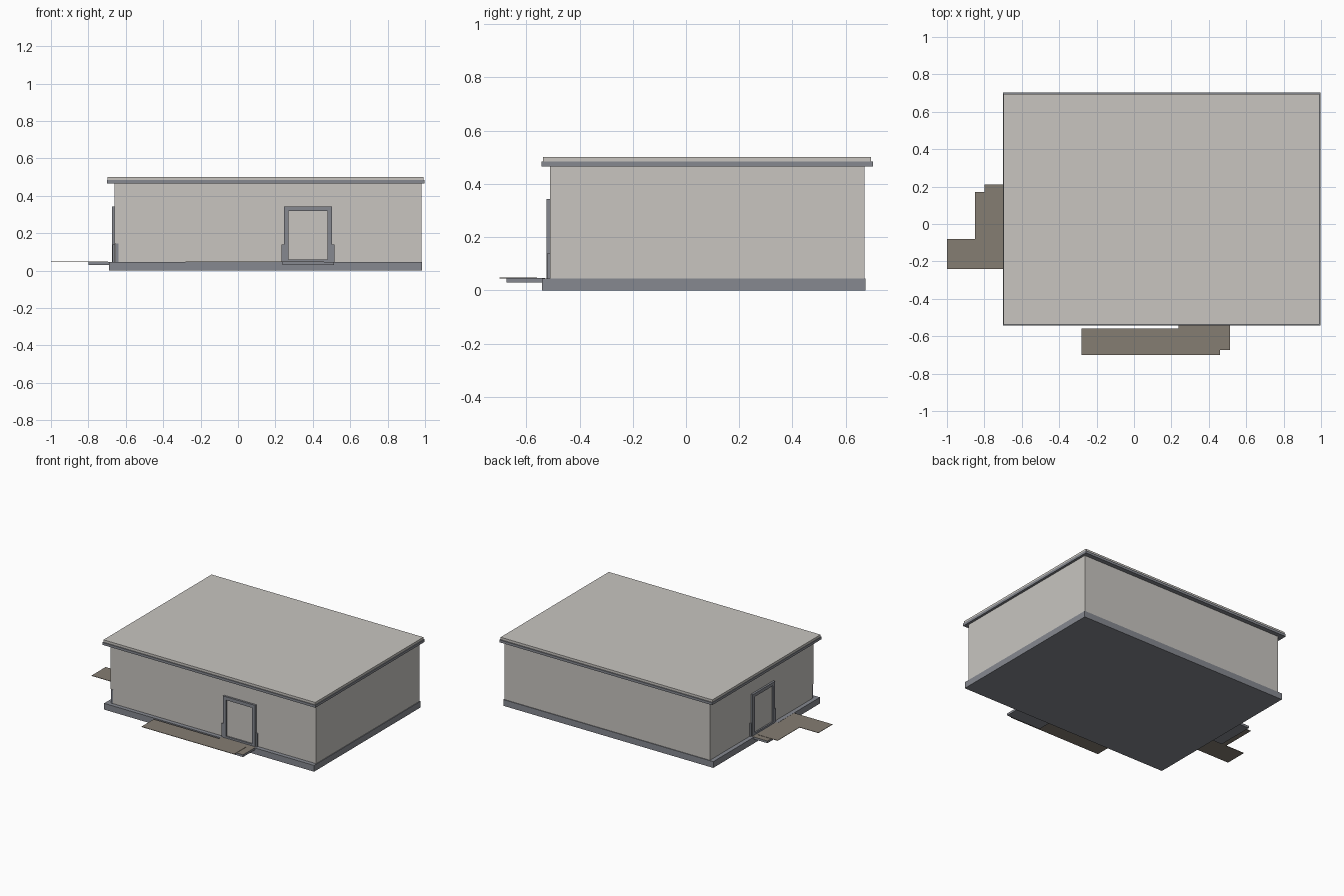
import bpy
import bmesh
from mathutils import Vector

cube = bpy.data.objects.get("Cube")
if cube:
    bpy.data.objects.remove(cube, do_unlink=True)


def material(name, rgb):
    m = bpy.data.materials.new(name)
    m.use_nodes = True
    m.diffuse_color = (*rgb, 1)
    m.node_tree.nodes["Principled BSDF"].inputs["Base Color"].default_value = (*rgb, 1)
    return m


PLASTER = material("pale plaster", (0.58, 0.56, 0.53))
SLATE = material("slate grey", (0.24, 0.25, 0.28))
PAVING = material("brown paving", (0.235, 0.205, 0.168))


def boxes(name, mats, *spans):
    """One object from boxes, each span given as its low and high corner."""
    bm = bmesh.new()
    for low, high in spans:
        low, high = Vector(low), Vector(high)
        made = bmesh.ops.create_cube(bm, size=1)
        for v in made["verts"]:
            v.co = (low + high) / 2 + v.co * (high - low)
    mesh = bpy.data.meshes.new(name)
    bm.normal_update()
    # A second material covers the upward faces
    for f in bm.faces:
        f.material_index = int(len(mats) > 1 and f.normal.z > 0.9)
    bm.to_mesh(mesh)
    bm.free()
    for m in mats:
        mesh.materials.append(m)
    obj = bpy.data.objects.new(name, mesh)
    bpy.context.collection.objects.link(obj)
    return obj


FLOOR, EAVE = 0.045, 0.465
LEFT, RIGHT, FRONT, BACK = -0.66, 0.98, -0.51, 0.67

# Foundation
boxes("foundation", [SLATE], ((-0.69, -0.54, 0), (0.985, 0.675, FLOOR)))

# Walls, with a small notch low on the front corner
boxes("walls", [PLASTER],
      ((LEFT + 0.02, FRONT, FLOOR), (RIGHT, BACK, EAVE)),
      ((LEFT, FRONT + 0.02, FLOOR), (LEFT + 0.02, BACK, EAVE)),
      ((LEFT, FRONT, 0.145), (LEFT + 0.02, FRONT + 0.02, EAVE)))
boxes("corner_post", [SLATE],
      ((LEFT + 0.004, FRONT - 0.002, FLOOR), (LEFT + 0.02, FRONT + 0.02, 0.145)))

# Roof
boxes("roof_trim", [SLATE], ((-0.7, -0.543, EAVE), (0.997, 0.702, 0.483)))
boxes("roof_slab", [PLASTER], ((-0.697, -0.537, 0.483), (0.992, 0.695, 0.5)))


def on_front(a, b):
    """Span along the front wall: (along, outward, height)."""
    return (a[0], FRONT - b[1], a[2]), (b[0], FRONT - a[1], b[2])


def on_side(a, b):
    return (LEFT - b[1], a[0], a[2]), (LEFT - a[1], b[0], b[2])


def doorway(label, place, c, reach):
    w, rim, top = 0.128, 0.024, 0.343
    # Frame of two jambs, head and sill
    boxes(label + "_door_frame", [SLATE],
          place((c - w, 0, FLOOR), (c - w + rim, 0.014, top)),
          place((c + w - rim, 0, FLOOR), (c + w, 0.014, top)),
          place((c - w, 0, top - rim), (c + w, 0.014, top)),
          place((c - w, 0, FLOOR), (c + w, 0.014, 0.058)))
    boxes(label + "_door_panel", [PLASTER],
          place((c - w + rim, 0, 0.058), (c + w - rim, 0.004, top - rim)))
    # Low guards beside the frame
    boxes(label + "_door_guards", [SLATE],
          *[place((c + s * 0.135 - 0.007, 0, FLOOR), (c + s * 0.135 + 0.007, 0.01, 0.14))
            for s in (-1, 1)])
    # Paved step
    boxes(label + "_step", [SLATE, PAVING],
          place((c - 0.137, 0.02, 0.03), (c + 0.137, reach, FLOOR + 0.001)))


doorway("front", on_front, 0.375, 0.164)
doorway("side", on_side, 0.075, 0.138)

# Thin paths
PATH = FLOOR + 0.003
boxes("front_path", [PAVING], ((-0.28, -0.7, FLOOR), (0.46, -0.56, PATH)))
boxes("side_path", [PAVING],
      ((-0.85, -0.24, FLOOR), (-0.695, 0.17, PATH)),
      ((-1, -0.24, FLOOR), (-0.85, -0.08, PATH)))
